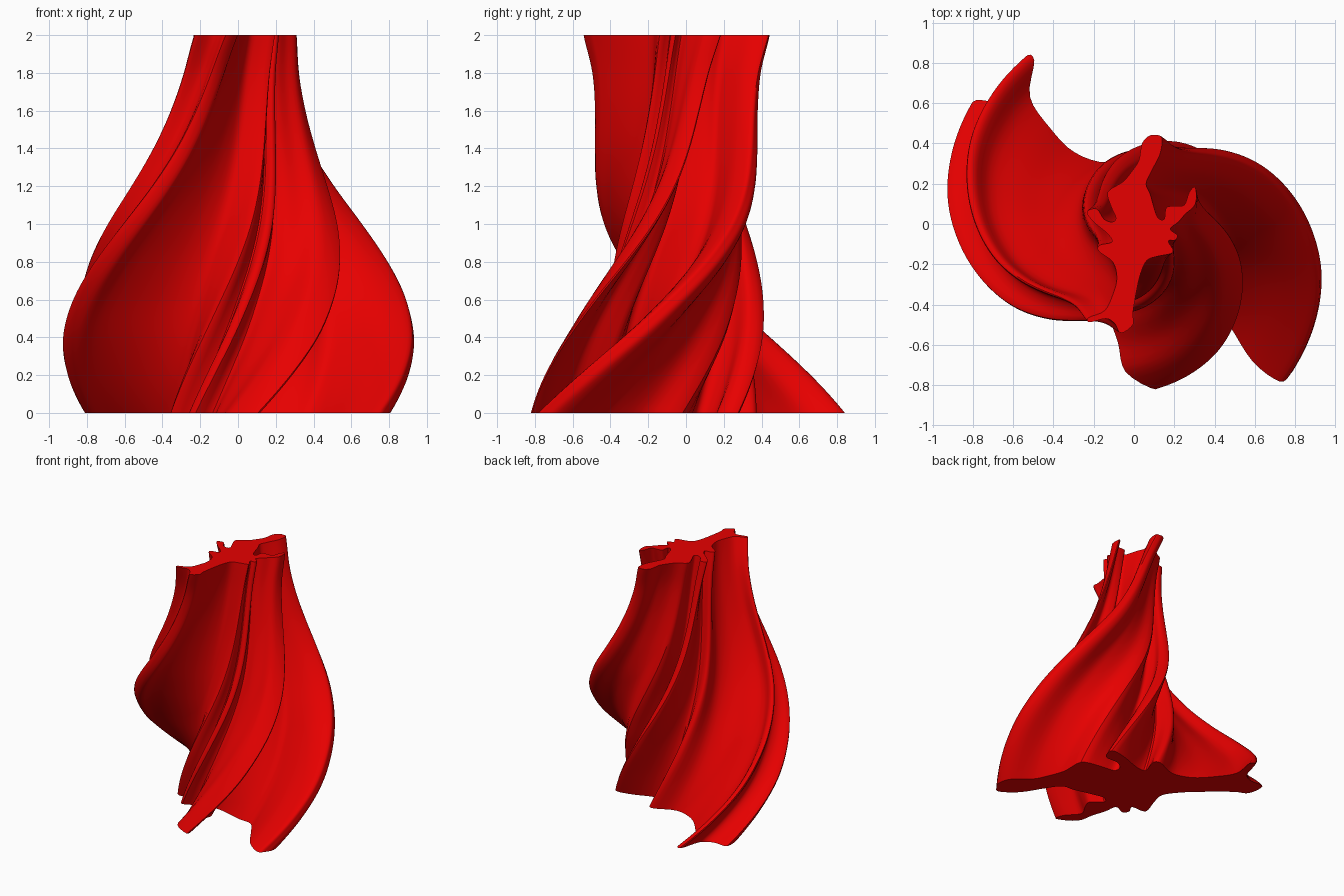
import bpy, bmesh, math
from mathutils import Vector

if "Cube" in bpy.data.objects:
    bpy.data.objects.remove(bpy.data.objects["Cube"])

# Ragged cross-section at the top, clockwise (hundredths of a unit)
PROFILE = [(11, 44.2), (13.8, 42.8), (13, 35), (8.5, 26), (6, 20), (8, 15), (10, 8),
           (12, 3), (15, 2.5), (16, 8), (20, 9), (25, 9.5), (27.5, 16), (30.5, 18.2), (30.5, 10),
           (25.5, 5), (22, 1), (18, -2.5), (21.5, -5.5), (20.5, -8), (17, -8.5), (19.5, -14),
           (12, -16), (6.5, -18), (3.5, -24), (1.5, -32), (-0.5, -44), (-0.5, -50),
           (-6.5, -54.2), (-9.5, -49.5), (-14, -47), (-22, -48.8), (-22.5, -46.5), (-14.5, -43),
           (-10.5, -35), (-8.5, -27), (-10.5, -19), (-17.5, -13.5), (-17, -10.5), (-11, -9),
           (-13, -5), (-20, 1), (-23.5, 6), (-18.5, 7.5), (-15, 2.5), (-11, 1),
           (-9, 3), (-11.5, 9), (-13, 16), (-5.5, 21), (-0.5, 27), (2.5, 32), (4, 40), (7.5, 43.8)]
# Twist (degrees) and scale, sampled evenly from top to bottom
TWIST = [0, 10, 19.5, 29, 39.5, 51.5, 65, 79, 92.5, 106.5, 120.5]
SCALE = [1, .945, .98, 1.085, 1.24, 1.42, 1.595, 1.76, 1.90, 2.0, 2.08]
CENTRE = Vector((0.008, -0.047))
HEIGHT = 2.0
LEVELS = 80
SUB = 4


def catmull(a, b, c, d, t):
    return 0.5 * (2 * b + (c - a) * t + (2 * a - 5 * b + 4 * c - d) * t * t
                  + (3 * b - a - 3 * c + d) * t ** 3)


def sample(table, u):
    """Smooth lookup in an evenly spaced table, u from 0 to 1."""
    n = len(table) - 1
    i = min(int(u * n), n - 1)
    first = 2 * table[0] - table[1]
    last = 2 * table[-1] - table[-2]
    padded = [first] + table + [last]
    return catmull(*padded[i:i + 4], u * n - i)


# Smooth closed outline through the profile points
pts = [Vector(p) / 100 - CENTRE for p in PROFILE]
n = len(pts)
outline = [catmull(pts[i - 1], pts[i], pts[(i + 1) % n], pts[(i + 2) % n], k / SUB)
           for i in range(n) for k in range(SUB)]

# Stack twisted, scaled copies and skin them
bm = bmesh.new()
rings = []
for j in range(LEVELS + 1):
    u = j / LEVELS
    a = -math.radians(sample(TWIST, u))
    s = sample(SCALE, u)
    ca, sa = math.cos(a) * s, math.sin(a) * s
    rings.append([bm.verts.new((CENTRE.x + p.x * ca - p.y * sa,
                                CENTRE.y + p.x * sa + p.y * ca,
                                HEIGHT * (1 - u))) for p in outline])
m = len(outline)
for top, low in zip(rings, rings[1:]):
    for i in range(m):
        k = (i + 1) % m
        bm.faces.new((top[i], top[k], low[k], low[i]))
# Flat end caps
bm.faces.new(rings[0])
bm.faces.new(rings[-1][::-1])
bmesh.ops.recalc_face_normals(bm, faces=bm.faces)

mesh = bpy.data.meshes.new("twisted_column")
bm.to_mesh(mesh)
bm.free()
obj = bpy.data.objects.new("twisted_column", mesh)
bpy.context.collection.objects.link(obj)

# Red finish
red = bpy.data.materials.new("red")
red.diffuse_color = (0.8, 0.0, 0.0, 1)
red.use_nodes = True
red.node_tree.nodes["Principled BSDF"].inputs["Base Color"].default_value = red.diffuse_color
mesh.materials.append(red)

bpy.context.view_layer.objects.active = obj
obj.select_set(True)
bpy.ops.object.shade_smooth_by_angle(angle=math.radians(35))
